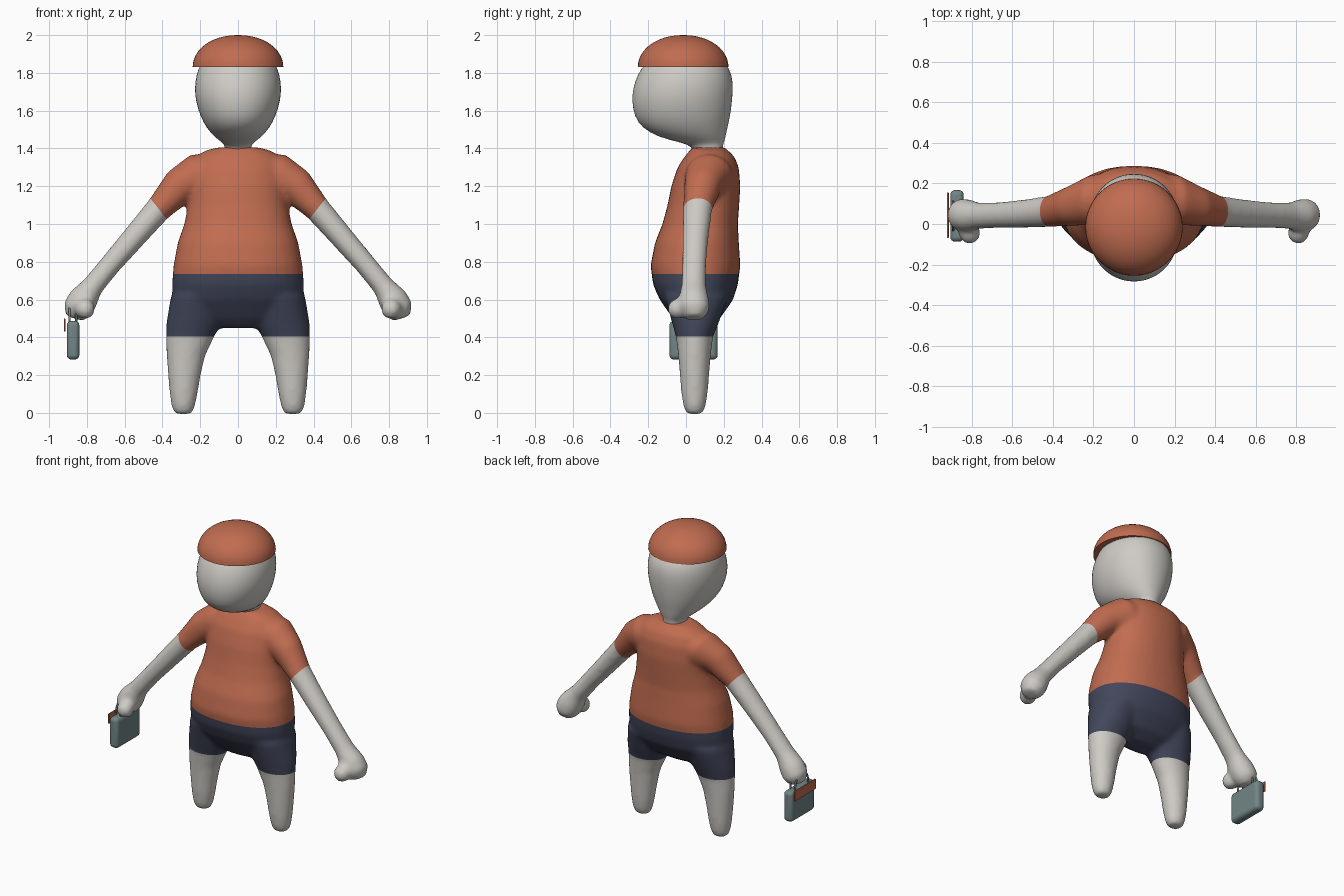
import bpy, bmesh, math
from mathutils import Vector, Matrix

cube = bpy.data.objects.get("Cube")
if cube:
    bpy.data.objects.remove(cube)


def material(name, rgb):
    m = bpy.data.materials.new(name)
    m.use_nodes = True
    m.diffuse_color = (*rgb, 1)
    bsdf = m.node_tree.nodes["Principled BSDF"]
    bsdf.inputs["Base Color"].default_value = (*rgb, 1)
    bsdf.inputs["Roughness"].default_value = 0.7
    return m


SKIN = material("pale grey skin", (0.62, 0.60, 0.56))
ORANGE = material("burnt orange", (0.53, 0.15, 0.08))
NAVY = material("dark navy", (0.055, 0.062, 0.105))
TEAL = material("grey teal", (0.17, 0.235, 0.235))


def loft(bm, rings, power=2.0, n=32):
    """Skin closed rings given as (centre, u vector, v vector)."""
    def bend(t):
        return math.copysign(abs(t) ** (2 / power), t)
    loops = []
    for c, u, v in rings:
        angles = [math.tau * i / n for i in range(n)]
        loops.append([bm.verts.new(Vector(c) + Vector(u) * bend(math.cos(a))
                                   + Vector(v) * bend(math.sin(a))) for a in angles])
    for a, b in zip(loops, loops[1:]):
        for i in range(n):
            j = (i + 1) % n
            bm.faces.new((a[i], a[j], b[j], b[i]))
    bm.faces.new(loops[0][::-1])
    bm.faces.new(loops[-1])


def upright(rows, x=0):
    """Horizontal rings from rows of (z, half width, front y, back y)."""
    return [((x, (f + b) / 2, z), (w, 0, 0), (0, (b - f) / 2, 0)) for z, w, f, b in rows]


def finish(name, bm, mats):
    bmesh.ops.recalc_face_normals(bm, faces=bm.faces)
    me = bpy.data.meshes.new(name)
    bm.to_mesh(me)
    bm.free()
    ob = bpy.data.objects.new(name, me)
    bpy.context.collection.objects.link(ob)
    for m in mats:
        me.materials.append(m)
    return ob


def smooth(ob, angle=40):
    bpy.ops.object.select_all(action="DESELECT")
    ob.select_set(True)
    bpy.context.view_layer.objects.active = ob
    bpy.ops.object.shade_smooth_by_angle(angle=math.radians(angle))


# Torso
bm = bmesh.new()
loft(bm, upright([
    (0.45, 0.14, -0.02, 0.10), (0.50, 0.27, -0.07, 0.18), (0.60, 0.345, -0.14, 0.25),
    (0.68, 0.35, -0.175, 0.275), (0.78, 0.342, -0.188, 0.288), (0.90, 0.32, -0.165, 0.28),
    (1.00, 0.285, -0.125, 0.275), (1.10, 0.265, -0.098, 0.282), (1.20, 0.26, -0.078, 0.288),
    (1.30, 0.25, -0.045, 0.28), (1.36, 0.22, -0.005, 0.255), (1.39, 0.17, 0.02, 0.22),
    (1.405, 0.11, 0.03, 0.21)]), 2.2)

# Legs and arms, mirrored
leg = [(0.62, 0.21, 0.145, 0.055, 0.17), (0.48, 0.232, 0.147, 0.05, 0.125),
       (0.40, 0.254, 0.127, 0.045, 0.098), (0.30, 0.276, 0.102, 0.045, 0.086),
       (0.20, 0.284, 0.087, 0.045, 0.078), (0.10, 0.288, 0.074, 0.045, 0.07),
       (0.03, 0.29, 0.062, 0.045, 0.058), (-0.006, 0.29, 0.045, 0.045, 0.042)]
arm = [(0.10, 0.125, 1.28, 0.09, 0.12), (0.21, 0.12, 1.255, 0.12, 0.125),
       (0.31, 0.09, 1.20, 0.098, 0.10), (0.42, 0.062, 1.08, 0.07, 0.077),
       (0.55, 0.05, 0.93, 0.063, 0.07), (0.68, 0.043, 0.78, 0.057, 0.064),
       (0.77, 0.04, 0.67, 0.058, 0.066), (0.82, 0.042, 0.60, 0.08, 0.08),
       (0.85, 0.045, 0.55, 0.08, 0.082), (0.865, 0.045, 0.50, 0.05, 0.05)]
for s in (1, -1):
    loft(bm, [((s * x, yc, z), (w, 0, 0), (0, d, 0)) for z, x, w, yc, d in leg])
    rings = []
    for i, (x, y, z, r, d) in enumerate(arm):
        a, b = arm[max(i - 1, 0)], arm[min(i + 1, len(arm) - 1)]
        t = Vector((s * (b[0] - a[0]), 0, b[2] - a[2])).normalized()
        rings.append(((s * x, y, z), (t.z * r, 0, -t.x * r), (0, d, 0)))
    loft(bm, rings)
    # Thumb
    bmesh.ops.create_uvsphere(bm, u_segments=16, v_segments=10, radius=0.055,
                              matrix=Matrix.Translation((s * 0.81, -0.045, 0.55)))
body = finish("body", bm, [SKIN, ORANGE, NAVY])

# Fuse the body parts into one soft surface
rem = body.modifiers.new("fuse", "REMESH")
rem.mode = "VOXEL"
rem.voxel_size = 0.013
soft = body.modifiers.new("soften", "SMOOTH")
soft.factor = 0.5
soft.iterations = 14
dg = bpy.context.evaluated_depsgraph_get()
fused = bpy.data.meshes.new_from_object(body.evaluated_get(dg))
body.modifiers.clear()

# Cut clean hems, then colour shirt, shorts and bare limbs
SLEEVE = Vector((0.42, 0, 1.08))
ALONG = Vector((0.78, 0, -0.62))
HEM, CUFF = 0.735, 0.405
bm = bmesh.new()
bm.from_mesh(fused)
cuts = [((0, 0, HEM), (0, 0, 1)), ((0, 0, CUFF), (0, 0, 1))]
cuts += [((s * SLEEVE.x, 0, SLEEVE.z), (s * ALONG.x, 0, ALONG.z)) for s in (1, -1)]
for co, no in cuts:
    bmesh.ops.bisect_plane(bm, geom=bm.verts[:] + bm.edges[:] + bm.faces[:],
                           dist=0.0001, plane_co=co, plane_no=no)
for f in bm.faces:
    c = f.calc_center_median()
    c.x = abs(c.x)
    on_arm = (c.x > 0.36 and c.z > HEM) or c.x > 0.5
    if c.z < CUFF or (on_arm and (c - SLEEVE).dot(ALONG) > 0):
        f.material_index = 0
    elif c.z < HEM and not on_arm:
        f.material_index = 2
    else:
        f.material_index = 1
bm.to_mesh(body.data)
bm.free()
smooth(body, 60)

# Head and neck
bm = bmesh.new()
loft(bm, upright([
    (1.37, 0.075, 0.03, 0.20), (1.41, 0.068, 0.035, 0.195), (1.43, 0.08, -0.02, 0.20),
    (1.46, 0.125, -0.15, 0.21), (1.51, 0.168, -0.235, 0.22), (1.57, 0.20, -0.275, 0.235),
    (1.65, 0.225, -0.288, 0.245), (1.72, 0.231, -0.282, 0.25), (1.79, 0.222, -0.258, 0.245),
    (1.85, 0.20, -0.22, 0.215), (1.91, 0.14, -0.15, 0.14), (1.94, 0.07, -0.08, 0.07)]), 2.1)
head = finish("head", bm, [SKIN])
sub = head.modifiers.new("round", "SUBSURF")
sub.levels = sub.render_levels = 1
smooth(head, 180)

# Domed cap with a flat underside
bm = bmesh.new()
dome = []
for i in range(13):
    a = math.pi / 2 * i / 12.2
    r = 0.24 * math.cos(a) ** 0.95
    dome.append(((0, -0.015, 1.832 + 0.168 * math.sin(a)), (r, 0, 0), (0, r, 0)))
loft(bm, dome, n=48)
smooth(finish("cap", bm, [ORANGE]))


def rounded_box(name, centre, size, bevel, mat):
    bm = bmesh.new()
    bmesh.ops.create_cube(bm, size=1, matrix=Matrix.Translation(centre)
                          @ Matrix.Diagonal((*size, 1)))
    ob = finish(name, bm, [mat])
    mod = ob.modifiers.new("bevel", "BEVEL")
    mod.width = bevel
    mod.segments = 4
    smooth(ob)


# Handbag with a side plate
rounded_box("bag", (-0.873, 0.04, 0.385), (0.066, 0.255, 0.205), 0.024, TEAL)
rounded_box("bag_plate", (-0.918, 0.043, 0.465), (0.009, 0.225, 0.068), 0.003, ORANGE)

# Bag handles
for side, x in (("outer", -0.892), ("inner", -0.856)):
    cu = bpy.data.curves.new(side + "_bag_handle", "CURVE")
    cu.dimensions = "3D"
    cu.bevel_depth = 0.006
    cu.bevel_resolution = 2
    sp = cu.splines.new("NURBS")
    path = [(-0.03, 0.47), (-0.03, 0.55), (0.04, 0.57), (0.11, 0.55), (0.11, 0.47)]
    sp.points.add(len(path) - 1)
    for p, (y, z) in zip(sp.points, path):
        p.co = (x, y, z, 1)
    sp.use_endpoint_u = True
    sp.order_u = 3
    cu.materials.append(TEAL)
    bpy.context.collection.objects.link(bpy.data.objects.new(cu.name, cu))
